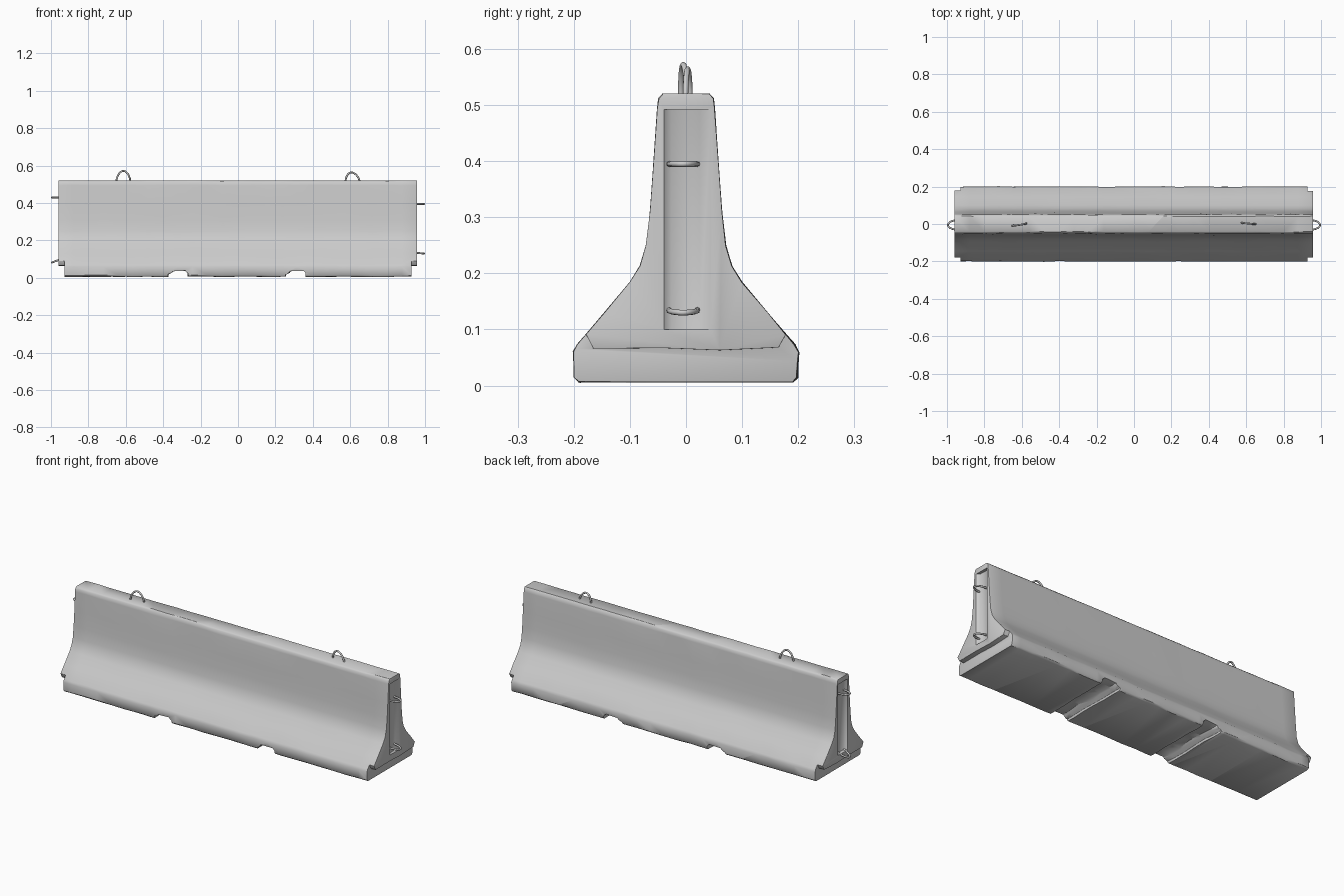
import bpy, bmesh, math, random
from mathutils import Vector

if "Cube" in bpy.data.objects:
    bpy.data.objects.remove(bpy.data.objects["Cube"])
random.seed(4)


def make_object(name, bm):
    bmesh.ops.recalc_face_normals(bm, faces=bm.faces)
    mesh = bpy.data.meshes.new(name)
    bm.to_mesh(mesh)
    bm.free()
    obj = bpy.data.objects.new(name, mesh)
    bpy.context.collection.objects.link(obj)
    return obj


def loft(name, rings):
    bm = bmesh.new()
    rows = [[bm.verts.new(p) for p in ring] for ring in rings]
    n = len(rows[0])
    for a, b in zip(rows, rows[1:]):
        for i in range(n):
            j = (i + 1) % n
            bm.faces.new((a[i], a[j], b[j], b[i]))
    bm.faces.new(rows[0])
    bm.faces.new(rows[-1])
    return make_object(name, bm)


def activate(obj):
    bpy.ops.object.select_all(action='DESELECT')
    obj.select_set(True)
    bpy.context.view_layer.objects.active = obj


# Concrete body: flared profile swept along x with slight casting wobble
half = [(0.190, 0.006), (0.198, 0.014), (0.200, 0.060), (0.193, 0.073),
        (0.145, 0.130), (0.100, 0.184), (0.082, 0.213), (0.071, 0.250),
        (0.064, 0.310), (0.058, 0.390), (0.051, 0.495), (0.049, 0.512), (0.041, 0.520)]
profile = half + [(-y, z) for y, z in reversed(half)]
rings = []
for k in range(25):
    x = -0.96 + 1.916 * k / 24
    ring = []
    for y, z in profile:
        w = 0.0022 if z < 0.08 else 0.0008
        ring.append((x, y + random.uniform(-w, w), z + random.uniform(-0.001, 0.001)))
    rings.append(ring)
body = loft("concrete_barrier_body", rings)

# Cutters: end steps, end grooves and two drainage channels
cutters = []
step = [(-0.3, -0.1), (0.3, -0.1), (0.3, 0.11), (0.18, 0.095), (0.165, 0.068),
        (0.06, 0.063), (-0.04, 0.067), (-0.165, 0.066), (-0.18, 0.095), (-0.3, 0.11)]
for s in (-1, 1):
    cutters.append(loft("step_cutter", [[(s * x, y, z) for y, z in step] for x in (0.928, 1.1)]))
    groove = [(1.1, -0.040), (0.957, -0.040), (0.942, -0.026),
              (0.940, 0.024), (0.957, 0.045), (1.1, 0.045)]
    cutters.append(loft("groove_cutter", [[(s * x, y, z) for x, y in groove] for z in (0.10, 0.492)]))
for cx in (-0.32, 0.31):
    channel = [(-0.062, -0.1), (-0.055, 0.018), (-0.038, 0.028), (-0.030, 0.036),
               (0.040, 0.038), (0.052, 0.025), (0.056, -0.1)]
    rows = []
    for k in range(9):
        rows.append([(cx + dx + random.uniform(-0.005, 0.005), -0.3 + 0.075 * k,
                      z + random.uniform(-0.002, 0.002)) for dx, z in channel])
    cutters.append(loft("channel_cutter", rows))

activate(body)
for c in cutters:
    mod = body.modifiers.new("cut", 'BOOLEAN')
    mod.operation = 'DIFFERENCE'
    mod.solver = 'EXACT'
    mod.object = c
    bpy.ops.object.modifier_apply(modifier=mod.name)
for c in cutters:
    bpy.data.objects.remove(c, do_unlink=True)

# Worn, rounded edges
bev = body.modifiers.new("worn_edges", 'BEVEL')
bev.width = 0.007
bev.segments = 2
bev.limit_method = 'ANGLE'
bev.angle_limit = math.radians(50)
bpy.ops.object.modifier_apply(modifier=bev.name)
bpy.ops.object.shade_smooth_by_angle(angle=math.radians(45))


# Steel loops: bent rod tubes
def rod(name, points, radius):
    curve = bpy.data.curves.new(name, 'CURVE')
    curve.dimensions = '3D'
    curve.bevel_depth = radius
    curve.bevel_resolution = 2
    curve.use_fill_caps = True
    spline = curve.splines.new('POLY')
    spline.points.add(len(points) - 1)
    for p, co in zip(spline.points, points):
        p.co = (*co, 1)
    obj = bpy.data.objects.new(name, curve)
    bpy.context.collection.objects.link(obj)
    activate(obj)
    bpy.ops.object.convert(target='MESH')
    bpy.ops.object.shade_smooth_by_angle(angle=math.radians(50))


def arch(base, side, out, tip_half=0.6):
    pts = [base - side - out * 0.6]
    for k in range(13):
        a = math.pi * k / 12
        pts.append(base - side * math.cos(a) * (tip_half + (1 - tip_half) * (1 - math.sin(a)))
                   + out * math.sin(a))
    pts.append(base + side - out * 0.6)
    return pts


# Lifting loops on top
rod("lifting_loop_left", arch(Vector((-0.613, -0.003, 0.516)), Vector((0.038, 0.006, 0)),
                              Vector((0, -0.002, 0.056)), 0.85), 0.005)
rod("lifting_loop_right", arch(Vector((0.613, 0.003, 0.516)), Vector((0.038, -0.004, 0)),
                               Vector((-0.006, 0, 0.048)), 0.85), 0.005)

# Connecting loops on both ends
for name, s, z, droop in (("end_loop_right_upper", 1, 0.395, 0.0),
                          ("end_loop_right_lower", 1, 0.134, -0.004),
                          ("end_loop_left_upper", -1, 0.430, 0.0),
                          ("end_loop_left_lower", -1, 0.100, -0.018)):
    rod(name, arch(Vector((s * 0.948, -0.005, z)), Vector((0, 0.025, 0)),
                   Vector((s * 0.047, 0, droop)), 0.95), 0.005)
